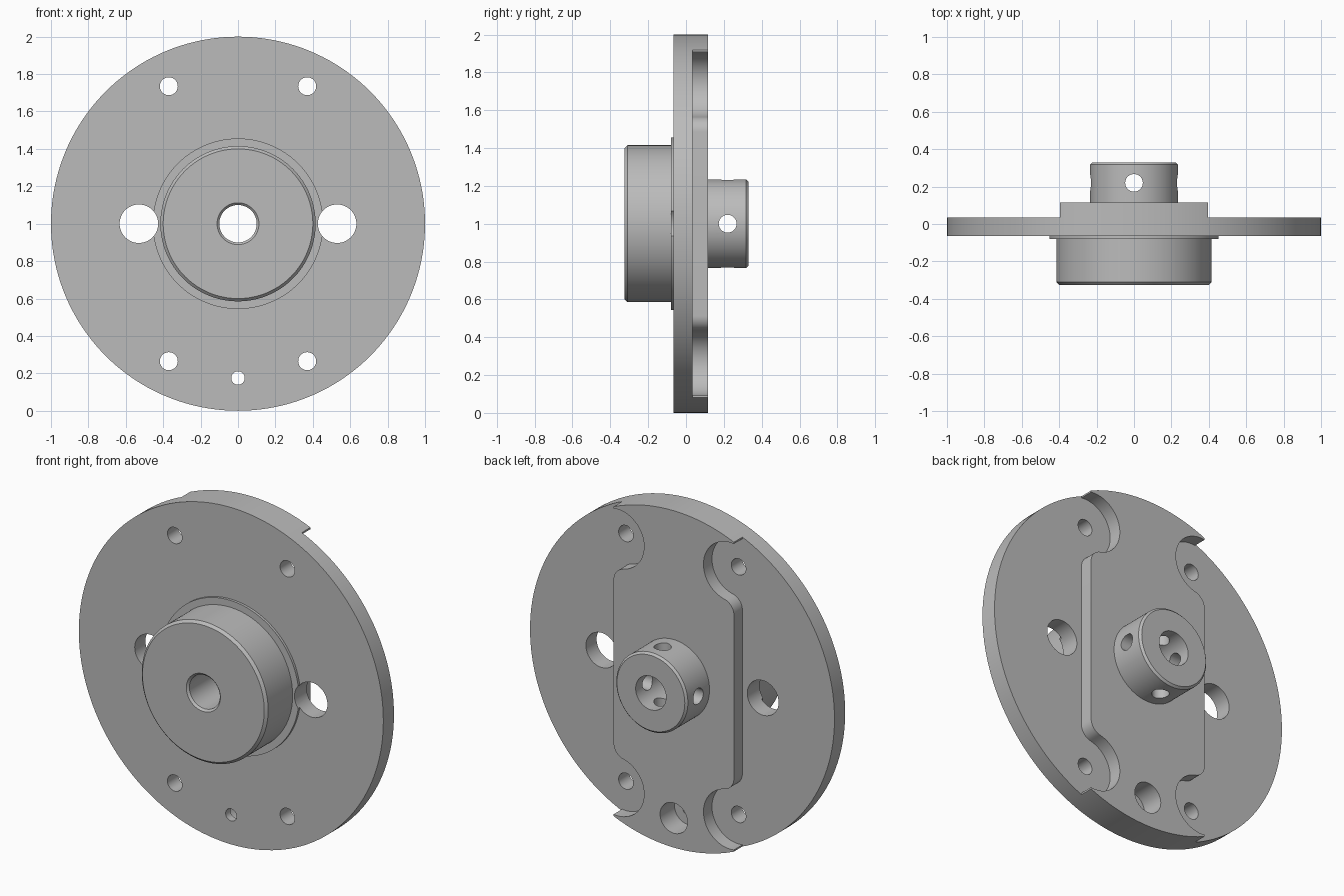
import bpy, bmesh
from math import sin, cos, pi, atan2, sqrt, asin
from mathutils import Matrix, Vector

cube = bpy.data.objects.get("Cube")
if cube:
    bpy.data.objects.remove(cube, do_unlink=True)

grey = bpy.data.materials.new("machined_grey")
grey.use_nodes = True
colour = (0.5, 0.5, 0.5, 1)
grey.diffuse_color = colour
grey.node_tree.nodes["Principled BSDF"].inputs["Base Color"].default_value = colour

CENTRE = 1.0                      # height of the main axis
FRONT, STEP, BACK = -0.065, 0.035, 0.115


def finish(name, bm):
    bmesh.ops.recalc_face_normals(bm, faces=bm.faces)
    mesh = bpy.data.meshes.new(name)
    bm.to_mesh(mesh)
    bm.free()
    mesh.materials.append(grey)
    obj = bpy.data.objects.new(name, mesh)
    bpy.context.collection.objects.link(obj)
    return obj


def loft(name, rings, matrix=Matrix()):
    """Closed solid through rings of points."""
    bm = bmesh.new()
    loops = [[bm.verts.new(p) for p in ring] for ring in rings]
    n = len(loops[0])
    for a, b in zip(loops, loops[1:]):
        for i in range(n):
            j = (i + 1) % n
            bm.faces.new((a[i], a[j], b[j], b[i]))
    bm.faces.new(loops[0])
    bm.faces.new(loops[-1])
    bm.transform(matrix)
    return finish(name, bm)


def turned(name, profile, x=0, z=CENTRE, n=96, matrix=Matrix()):
    """Solid of revolution about the y direction; profile is (radius, y)."""
    angles = [2 * pi * i / n for i in range(n)]
    return loft(name, [[(x + r * cos(a), y, z + r * sin(a)) for a in angles]
                       for r, y in profile], matrix)


def hole(x, z, r, y0=-1, y1=1):
    return turned("hole_cutter", [(r, y0), (r, y1)], x, z, 48)


def arc(cx, cz, r, a0, a1, n):
    return [(cx + r * cos(a0 + (a1 - a0) * i / n),
             cz + r * sin(a0 + (a1 - a0) * i / n)) for i in range(n + 1)]


def cut(obj, cutters):
    bpy.context.view_layer.objects.active = obj
    for c in cutters:
        c.hide_render = True
        mod = obj.modifiers.new("cut", "BOOLEAN")
        mod.operation, mod.solver, mod.object = "DIFFERENCE", "EXACT", c
        bpy.ops.object.modifier_apply(modifier=mod.name)


def side_recess(side):
    """Cutter beside the raised bar, with rounded screw pockets at its ends."""
    edge, px, pz, pr, fr = 0.395, 0.37, 0.735, 0.175, 0.08
    fx = edge - fr
    fz = pz - sqrt((pr + fr) ** 2 - (px - fx) ** 2)
    touch = atan2(pz - fz, px - fx)
    upper = arc(fx, fz, fr, 0, touch, 10)
    upper += arc(px, pz, pr, touch + pi, asin(sqrt(1 - ((edge - px) / pr) ** 2)), 32)[1:]
    upper += [(edge, 1.2), (1.2, 1.2)]
    outline = upper + [(x, -z) for x, z in reversed(upper)]
    return loft("recess_cutter", [[(side * x, y, CENTRE + z) for x, z in outline]
                                  for y in (STEP, 0.5)])


# Shared cutters: stepped centre bore, large side holes
bore = turned("bore_cutter", [(0.122, -0.335), (0.1, -0.313), (0.1, 0.5)], n=64)
side_holes = [hole(s * 0.53, CENTRE, 0.103) for s in (-1, 1)]
recesses = [side_recess(s) for s in (-1, 1)]

# Screw holes and the counterbored locating hole
screw_holes = [hole(sx * 0.37, CENTRE + sz * 0.735, 0.048)
               for sx in (-1, 1) for sz in (-1, 1)]
locating = [hole(0, 0.175, 0.036), hole(0, 0.175, 0.09, -0.02, 1)]

# Cross-drilled set screw holes through the hub
middle = Matrix.Translation((0, 0.22, CENTRE))
cross = [turned("cross_cutter", [(0.047, -0.5), (0.047, 0.5)], z=0, n=48,
                matrix=middle @ Matrix.Rotation(pi / 2, 4, axis))
         for axis in ("X", "Z")]

# Flange disc with raised bar on the back
flange = turned("flange_disc", [(1, FRONT), (1, BACK)], n=160)
cut(flange, recesses + [bore] + side_holes + screw_holes + locating)

# Thin shoulder ring and chamfered front boss
shoulder = turned("shoulder_ring", [(0.456, -0.08), (0.456, FRONT)], n=128)
cut(shoulder, [bore] + side_holes)
boss = turned("front_boss", [(0.4, -0.325), (0.415, -0.31), (0.415, -0.08)], n=128)
cut(boss, [bore])

# Rear hub
hub = turned("rear_hub", [(0.235, BACK), (0.235, 0.318), (0.223, 0.33)])
cut(hub, [bore] + cross)

for c in [bore] + side_holes + recesses + screw_holes + locating + cross:
    bpy.data.objects.remove(c, do_unlink=True)

for part in (flange, shoulder, boss, hub):
    bpy.ops.object.select_all(action="DESELECT")
    part.select_set(True)
    bpy.context.view_layer.objects.active = part
    bpy.ops.object.shade_smooth_by_angle(angle=0.5)
